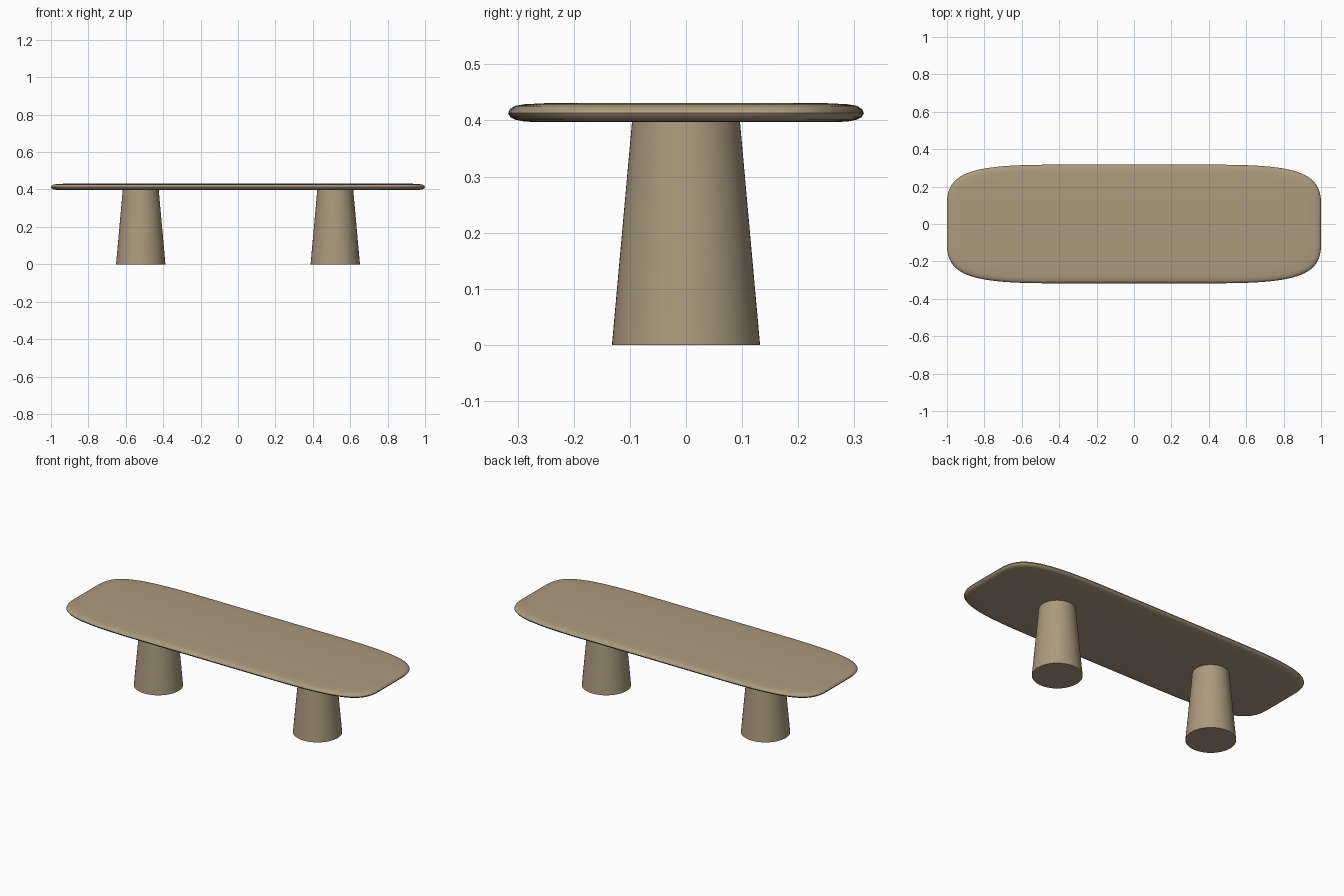
import bpy, bmesh
from mathutils import Vector
from mathutils.geometry import interpolate_bezier

cube = bpy.data.objects.get("Cube")
if cube:
    bpy.data.objects.remove(cube)

wood = bpy.data.materials.new("warm taupe")
wood.use_nodes = True
colour = (0.41, 0.32, 0.21, 1)
wood.diffuse_color = colour
wood.node_tree.nodes["Principled BSDF"].inputs["Base Color"].default_value = colour


def finish(bm, name):
    bmesh.ops.recalc_face_normals(bm, faces=bm.faces)
    mesh = bpy.data.meshes.new(name)
    bm.to_mesh(mesh)
    bm.free()
    mesh.materials.append(wood)
    obj = bpy.data.objects.new(name, mesh)
    bpy.context.collection.objects.link(obj)
    bpy.ops.object.select_all(action='DESELECT')
    obj.select_set(True)
    bpy.context.view_layer.objects.active = obj
    bpy.ops.object.shade_smooth_by_angle(angle=0.7)
    return obj


# Tabletop outline: one long soft corner, mirrored into all four
HALF_X, HALF_Y = 1.0, 0.317
START_X, END_Y, PULL = 0.45, 0.11, 0.78
corner = interpolate_bezier(
    Vector((HALF_X, END_Y)), Vector((HALF_X, END_Y + PULL * (HALF_Y - END_Y))),
    Vector((START_X + PULL * (HALF_X - START_X), HALF_Y)), Vector((START_X, HALF_Y)), 24)
corner = [Vector((p[0], p[1])) for p in corner]
half = corner + [Vector((-p.x, p.y)) for p in reversed(corner)]
outline = half + [-p for p in half]


def inset_ring(distance):
    ring = []
    for i, p in enumerate(outline):
        along = (outline[(i + 1) % len(outline)] - outline[i - 1]).normalized()
        ring.append(p + Vector((-along.y, along.x)) * distance)
    return ring


# Tabletop edge section, as inset and height, from underside to top
section = [(0.06, 0.397), (0.03, 0.398), (0.014, 0.401), (0.004, 0.406),
           (0, 0.413), (0.003, 0.420), (0.012, 0.426), (0.03, 0.429), (0.07, 0.431)]
bm = bmesh.new()
rings = [[bm.verts.new((p.x, p.y, z)) for p in inset_ring(d)] for d, z in section]
for low, high in zip(rings, rings[1:]):
    for i in range(len(low)):
        j = (i + 1) % len(low)
        bm.faces.new((low[i], low[j], high[j], high[i]))
bm.faces.new(rings[0])
bm.faces.new(rings[-1])
finish(bm, "tabletop")

# Two tapered round legs
LEG_HEIGHT = 0.40
for name, x in (("right_leg", -0.52), ("left_leg", 0.52)):
    bm = bmesh.new()
    bmesh.ops.create_cone(bm, cap_ends=True, segments=64, radius1=0.132,
                          radius2=0.096, depth=LEG_HEIGHT)
    leg = finish(bm, name)
    leg.location = (x, 0, LEG_HEIGHT / 2)
